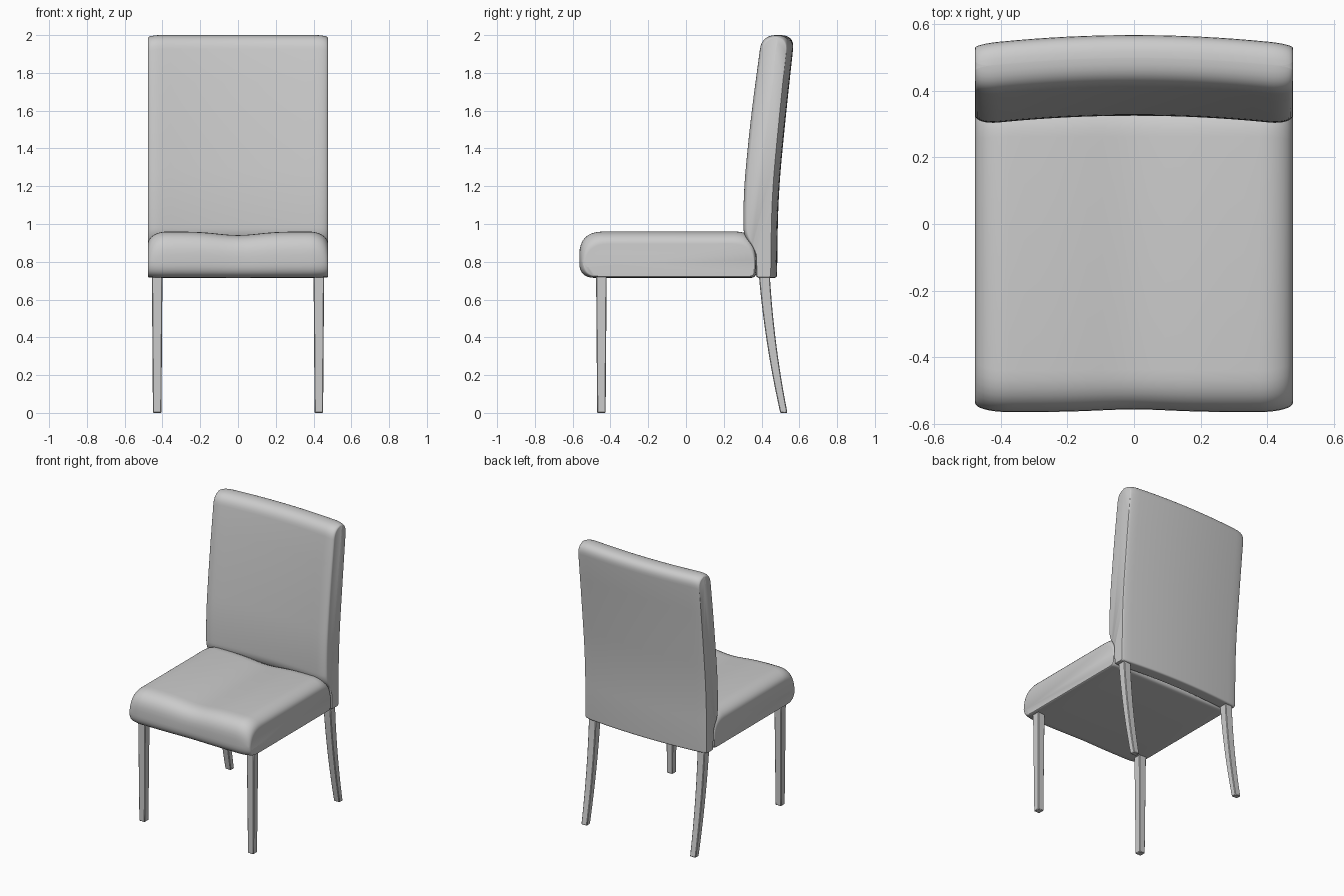
import bpy, bmesh, math
from mathutils import Vector

if "Cube" in bpy.data.objects:
    bpy.data.objects.remove(bpy.data.objects["Cube"])

W = 0.477  # half width of the upholstery


def fillet(poly, steps=8):
    """Round each (y, z, cut) corner with a quadratic curve."""
    out = []
    for i, (y, z, cut) in enumerate(poly):
        p = Vector((y, z))
        a = p + (Vector(poly[i - 1][:2]) - p).normalized() * cut
        b = p + (Vector(poly[(i + 1) % len(poly)][:2]) - p).normalized() * cut
        for k in range(steps + 1):
            t = k / steps
            out.append(a * (1 - t) ** 2 + p * 2 * t * (1 - t) + b * t * t)
    return out


def skin(name, rings):
    """Join rings of points into a closed solid with end caps."""
    bm = bmesh.new()
    loops = [[bm.verts.new(p) for p in ring] for ring in rings]
    n = len(loops[0])
    for r, s in zip(loops, loops[1:]):
        for j in range(n):
            bm.faces.new((r[j], r[(j + 1) % n], s[(j + 1) % n], s[j]))
    bm.faces.new(loops[0])
    bm.faces.new(loops[-1])
    bmesh.ops.recalc_face_normals(bm, faces=bm.faces)
    me = bpy.data.meshes.new(name)
    bm.to_mesh(me)
    bm.free()
    ob = bpy.data.objects.new(name, me)
    bpy.context.collection.objects.link(ob)
    return ob


def smooth(ob):
    bpy.ops.object.select_all(action='DESELECT')
    ob.select_set(True)
    bpy.context.view_layer.objects.active = ob
    bpy.ops.object.shade_smooth_by_angle(angle=math.radians(35))


def cushion(name, corners, rx, deform):
    """Loft a side profile across x; corners are (y, z, cut, inset_y, inset_z)."""
    half = [(W - rx + rx * math.sin(a), 1 - math.cos(a))
            for a in (math.pi / 2 * k / 8 for k in range(8, 0, -1))]
    flat = [((W - rx) * (1 - k / 8), 0) for k in range(17)]
    stations = half + flat + [(-x, d) for x, d in reversed(half)]
    rings = []
    for x, d in stations:
        poly = [(y + iy * d, z + iz * d, c) for y, z, c, iy, iz in corners]
        rings.append([(x, *deform(x, p.x, p.y)) for p in fillet(poly)])
    smooth(skin(name, rings))


# Seat: rounded slab with a shallow dip along the middle
def seat_shape(x, y, z):
    s = math.exp(-(x / 0.15) ** 2)
    h = max(0, (z - 0.715) / 0.245)
    front = max(0, min(1, (-0.4 - y) / 0.16))
    return y + 0.008 * s * front, z - 0.019 * s * h


cushion("seat", [(-0.565, 0.715, 0.08, 0.025, 0.008),
                 (-0.565, 0.96, 0.125, 0.03, -0.065),
                 (0.372, 0.96, 0.11, -0.015, -0.065),
                 (0.372, 0.715, 0.03, -0.01, 0.008)], 0.1, seat_shape)

# Backrest: leaning padded panel, bowed backwards across its width
cushion("backrest", [(0.395, 0.715, 0.015, 0.008, 0.004),
                     (0.392, 0.86, 0.045, 0.01, 0),
                     (0.326, 0.935, 0.045, 0.03, 0),
                     (0.324, 1.15, 0.15, 0.028, 0),
                     (0.362, 1.55, 0.2, 0.028, 0),
                     (0.423, 2.0, 0.075, 0.02, -0.015),
                     (0.575, 2.0, 0.075, -0.01, -0.015),
                     (0.526, 1.55, 0.2, -0.006, 0),
                     (0.488, 1.15, 0.2, -0.006, 0),
                     (0.482, 0.715, 0.015, -0.006, 0.004)], 0.07,
        lambda x, y, z: (y - 0.028 * (x / W) ** 2, z))


# Legs: tapered square posts, straight in front and swept at the back
def leg(name, x, path, top, bottom):
    rings = []
    steps = 12
    for k in range(steps + 1):
        t = k / steps
        z = 0.725 * (1 - t)
        h = (top + (bottom - top) * t) / 2
        w = 0.028 + (0.0225 - 0.028) * t
        y = path(t)
        rings.append([(x - w, y - h, z), (x + w, y - h, z),
                      (x + w, y + h, z), (x - w, y + h, z)])
    ob = skin(name, rings)
    bev = ob.modifiers.new("edge", 'BEVEL')
    bev.width = 0.004
    bev.segments = 1
    bev.limit_method = 'ANGLE'
    smooth(ob)


for side, x in (("left", -0.428), ("right", 0.428)):
    leg("front_leg_" + side, x, lambda t: -0.448, 0.056, 0.045)
    leg("back_leg_" + side, x, lambda t: 0.415 + 0.053 * t + 0.05 * t * t, 0.058, 0.038)
